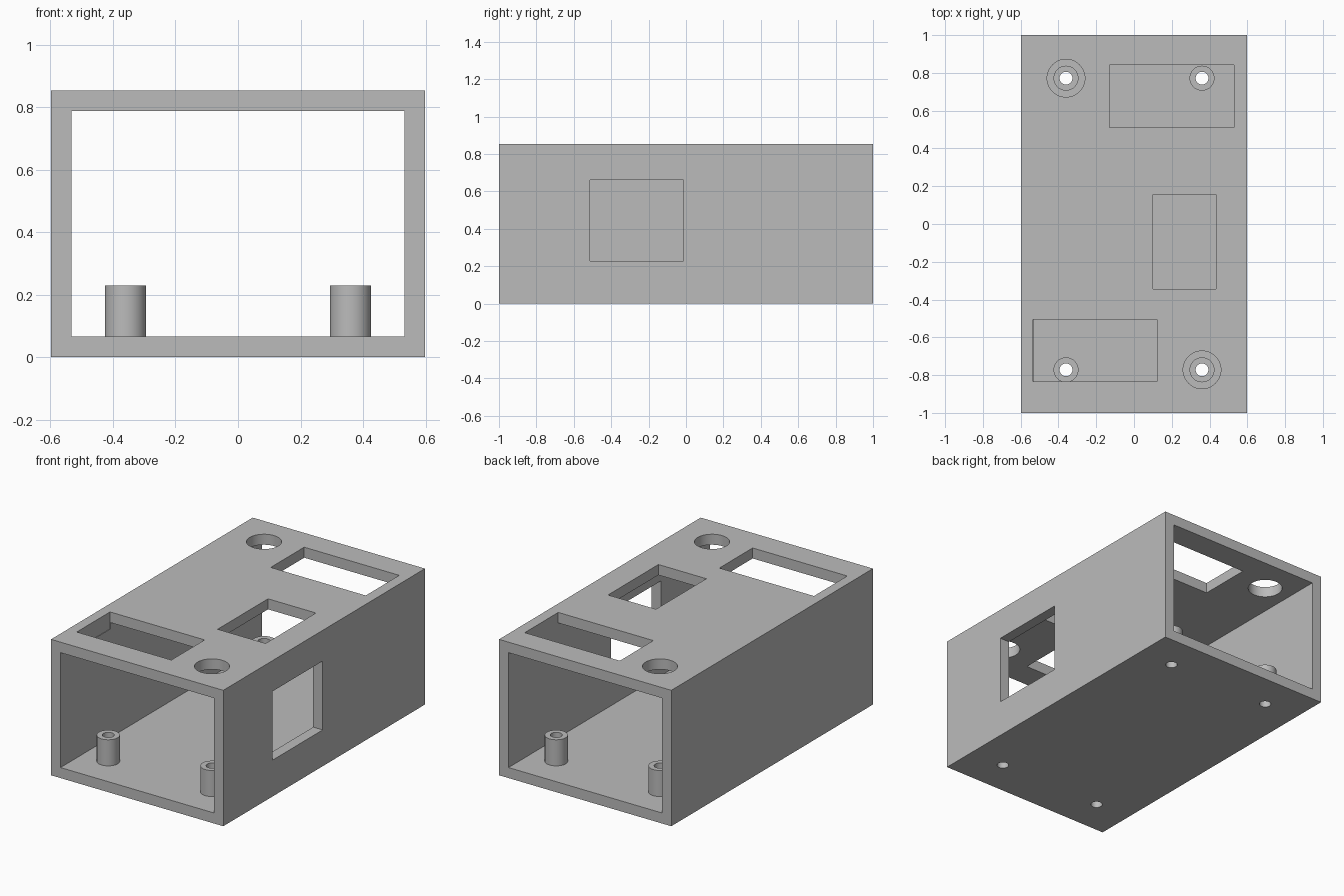
import bpy, bmesh, math
from mathutils import Matrix, Vector

if "Cube" in bpy.data.objects:
    bpy.data.objects.remove(bpy.data.objects["Cube"])

W, L, H, T = 0.598, 1.0, 0.853, 0.066   # half width, half length, height, wall
PX, PY = 0.36, 0.772                    # post centres
POST_R, BORE_R, POST_TOP = 0.066, 0.034, 0.23

grey = bpy.data.materials.new("light_grey")
grey.diffuse_color = (0.5, 0.5, 0.5, 1)
grey.use_nodes = True
grey.node_tree.nodes["Principled BSDF"].inputs["Base Color"].default_value = grey.diffuse_color


def make_object(name, bm):
    mesh = bpy.data.meshes.new(name)
    bmesh.ops.recalc_face_normals(bm, faces=bm.faces)
    bm.to_mesh(mesh)
    bm.free()
    mesh.materials.append(grey)
    obj = bpy.data.objects.new(name, mesh)
    bpy.context.collection.objects.link(obj)
    return obj


def box(name, lo, hi):
    lo, hi = Vector(lo), Vector(hi)
    bm = bmesh.new()
    bmesh.ops.create_cube(bm, size=1, matrix=Matrix.Translation((lo + hi) / 2)
                          @ Matrix.Diagonal((*(hi - lo), 1)))
    return make_object(name, bm)


def rod(name, x, y, r, z0, z1):
    bm = bmesh.new()
    bmesh.ops.create_cone(bm, cap_ends=True, segments=48, radius1=r, radius2=r,
                          depth=z1 - z0,
                          matrix=Matrix.Translation((x, y, (z0 + z1) / 2)))
    return make_object(name, bm)


def smooth(obj):
    bpy.ops.object.select_all(action='DESELECT')
    obj.select_set(True)
    bpy.context.view_layer.objects.active = obj
    bpy.ops.object.shade_smooth_by_angle(angle=math.radians(30))


# Case: a rectangular sleeve open at the front and back
case = box("case", (-W, -L, 0), (W, L, H))
cutters = [box("sleeve_cutter", (-W + T, -L - 0.1, T), (W - T, L + 0.1, H - T))]

# Rectangular openings in the roof: x0, x1, y0, y1
for x0, x1, y0, y1 in [(-0.13, 0.53, 0.51, 0.842),
                       (0.10, 0.433, -0.345, 0.155),
                       (-0.535, 0.122, -0.835, -0.505)]:
    cutters.append(box("roof_cutter", (x0, y0, H - T - 0.04), (x1, y1, H + 0.1)))

# Window in the right wall
cutters.append(box("window_cutter", (W - T - 0.04, -0.512, 0.228), (W + 0.1, -0.014, 0.66)))

# Round roof holes above two opposite posts
for s in (-1, 1):
    cutters.append(rod("access_cutter", s * PX, -s * PY, 0.1, H - T - 0.04, H + 0.1))

# Screw holes through the floor
corners = [(sx * PX, sy * PY) for sx in (-1, 1) for sy in (-1, 1)]
for x, y in corners:
    cutters.append(rod("screw_cutter", x, y, BORE_R, -0.1, T + 0.04))

# Cut everything, then drop the cutters
for c in cutters:
    mod = case.modifiers.new(c.name, 'BOOLEAN')
    mod.operation, mod.solver, mod.object = 'DIFFERENCE', 'EXACT', c
bpy.context.view_layer.update()
graph = bpy.context.evaluated_depsgraph_get()
cut_mesh = bpy.data.meshes.new_from_object(case.evaluated_get(graph))
case.modifiers.clear()
case.data = cut_mesh
for c in cutters:
    bpy.data.objects.remove(c)
smooth(case)

# Hollow standoff posts, turned from a profile
for i, (x, y) in enumerate(corners):
    bm = bmesh.new()
    profile = [(POST_R, T), (POST_R, POST_TOP), (BORE_R, POST_TOP), (BORE_R, T)]
    verts = [bm.verts.new((x + r, y, z)) for r, z in profile]
    edges = [bm.edges.new(pair) for pair in zip(verts, verts[1:])]
    bmesh.ops.spin(bm, geom=verts + edges, cent=(x, y, 0), axis=(0, 0, 1),
                   angle=math.tau, steps=48, use_merge=True)
    bmesh.ops.remove_doubles(bm, verts=bm.verts, dist=1e-5)
    smooth(make_object(f"standoff_post_{i + 1}", bm))
